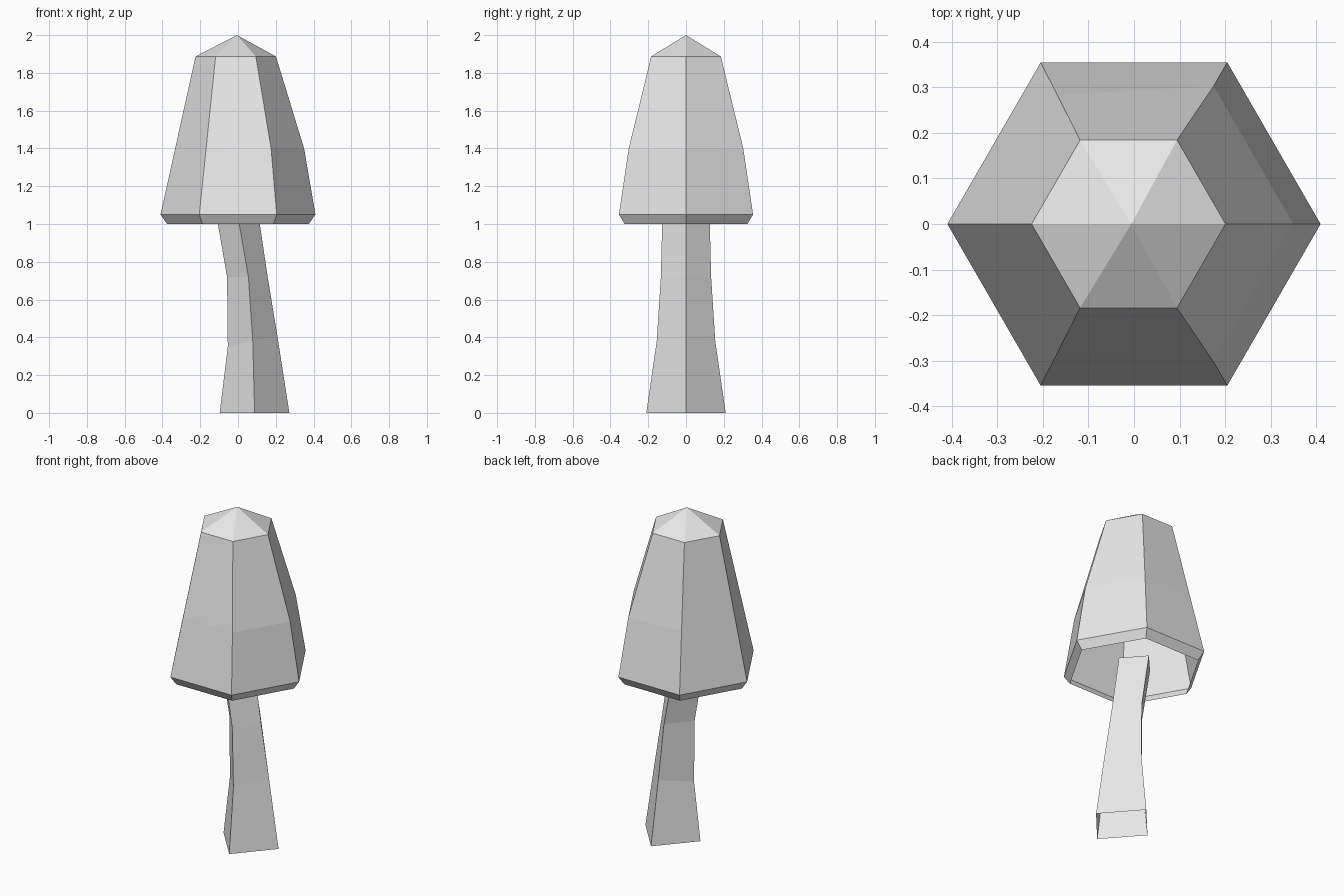
import bpy
import bmesh
from math import cos, sin, tau
from mathutils import Vector

old = bpy.data.objects.get("Cube")
if old:
    bpy.data.objects.remove(old, do_unlink=True)

grey = bpy.data.materials.new("plain_grey")
grey.use_nodes = True
colour = (0.8, 0.8, 0.8, 1)
grey.diffuse_color = colour
grey.node_tree.nodes["Principled BSDF"].inputs["Base Color"].default_value = colour


def hexagon(z, radius, centre=0.0):
    return [Vector((centre + radius * cos(tau * i / 6), radius * sin(tau * i / 6), z))
            for i in range(6)]


def diamond(left, middle, right, half_depth, heights):
    low, mid, high = heights  # heights at the left, middle and right corners
    return [Vector((right, 0, high)), Vector((middle, half_depth, mid)),
            Vector((left, 0, low)), Vector((middle, -half_depth, mid))]


def loft(name, rings, apex=None):
    """Skin stacked rings, leaving the bottom open, with an optional point on top."""
    bm = bmesh.new()
    loops = [[bm.verts.new(p) for p in ring] for ring in rings]
    count = len(loops[0])
    for below, above in zip(loops, loops[1:]):
        for i in range(count):
            j = (i + 1) % count
            bm.faces.new((below[i], below[j], above[j], above[i]))
    if apex:
        tip = bm.verts.new(apex)
        for i in range(count):
            bm.faces.new((loops[-1][i], loops[-1][(i + 1) % count], tip))
    mesh = bpy.data.meshes.new(name)
    bm.to_mesh(mesh)
    bm.free()
    mesh.materials.append(grey)
    obj = bpy.data.objects.new(name, mesh)
    bpy.context.collection.objects.link(obj)
    return obj


# Cap: hollow six-sided shell that bulges only on its +x half
lip = hexagon(1.0, 0.375)
rim = hexagon(1.05, 0.41)
crown = hexagon(1.887, 0.213, -0.012)
bulge = hexagon(1.4, 0.35)
shoulder = [b if b.x > 0 else r.lerp(c, 0.42) for b, r, c in zip(bulge, rim, crown)]
loft("mushroom_cap", [lip, rim, shoulder, crown], apex=(-0.006, 0, 2.0))

# Stem: open, leaning four-sided tube
loft("mushroom_stem", [
    diamond(-0.097, 0.088, 0.272, 0.21, (0, 0, 0)),
    diamond(-0.054, 0.078, 0.208, 0.155, (0.35, 0.38, 0.41)),
    diamond(-0.058, 0.055, 0.157, 0.133, (0.72, 0.72, 0.72)),
    diamond(-0.115, -0.002, 0.108, 0.125, (1.05, 1.05, 1.05)),
])
